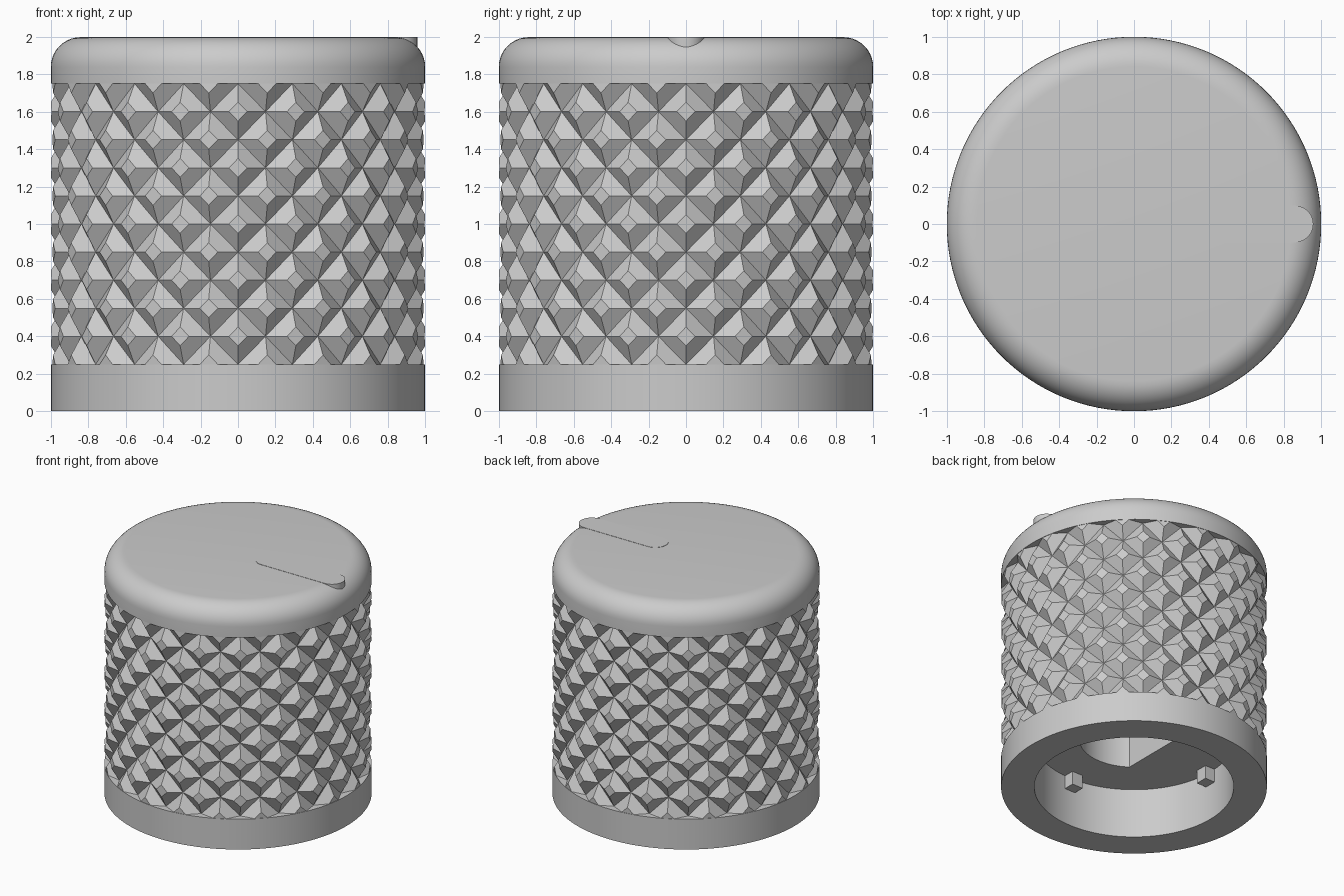
import bpy, bmesh, math
from mathutils import Vector

if "Cube" in bpy.data.objects:
    bpy.data.objects.remove(bpy.data.objects["Cube"], do_unlink=True)

grey = bpy.data.materials.new("plain grey")
grey.use_nodes = True
GREY = (0.6, 0.6, 0.6, 1)
grey.diffuse_color = GREY
grey.node_tree.nodes["Principled BSDF"].inputs["Base Color"].default_value = GREY


def finish(bm, name, smooth=False, recalc=True):
    """Turn a bmesh into a named object."""
    if recalc:
        bmesh.ops.recalc_face_normals(bm, faces=bm.faces[:])
    mesh = bpy.data.meshes.new(name)
    bm.to_mesh(mesh)
    bm.free()
    mesh.materials.append(grey)
    obj = bpy.data.objects.new(name, mesh)
    bpy.context.collection.objects.link(obj)
    if smooth:
        bpy.ops.object.select_all(action='DESELECT')
        obj.select_set(True)
        bpy.context.view_layer.objects.active = obj
        bpy.ops.object.shade_smooth_by_angle(angle=math.radians(30))
    return obj


def lathe(profile, name, steps=128):
    bm = bmesh.new()
    verts = [bm.verts.new((r, 0, z)) for r, z in profile]
    edges = [bm.edges.new(pair) for pair in zip(verts, verts[1:])]
    bmesh.ops.spin(bm, geom=verts + edges, axis=(0, 0, 1), cent=(0, 0, 0),
                   angle=math.tau, steps=steps)
    bmesh.ops.remove_doubles(bm, verts=bm.verts[:], dist=1e-4)
    return finish(bm, name, True)


def prism(outline, z0, z1, name, smooth=False):
    bm = bmesh.new()
    face = bm.faces.new([bm.verts.new((x, y, z0)) for x, y in outline])
    ext = bmesh.ops.extrude_face_region(bm, geom=[face], use_keep_orig=True)
    top = [v for v in ext["geom"] if isinstance(v, bmesh.types.BMVert)]
    bmesh.ops.translate(bm, verts=top, vec=(0, 0, z1 - z0))
    return finish(bm, name, smooth)


def arc(cx, cy, r, a0, a1, n):
    angles = [math.radians(a0 + (a1 - a0) * k / n) for k in range(n + 1)]
    return [(cx + r * math.cos(a), cy + r * math.sin(a)) for a in angles]


# Body: shaft hole, bore, base band, recess behind the knurling, rounded cap
TOP, FILLET = 1.998, 0.16
KNURL_LOW, KNURL_HIGH = 0.25, 1.75
HOLE, CEILING, HOLE_TOP = 0.41, 0.41, 1.5
profile = [(0, HOLE_TOP), (HOLE, HOLE_TOP), (HOLE, CEILING), (0.75, CEILING),
           (0.75, 0), (1, 0), (1, KNURL_LOW), (0.9, KNURL_LOW),
           (0.9, KNURL_HIGH), (1, KNURL_HIGH)]
profile += arc(1 - FILLET, TOP - FILLET, FILLET, 0, 90, 10) + [(0, TOP)]
lathe(profile, "knob_body")

# Knurling: blunt pyramids in staggered rows, trimmed flat at both ends
COLUMNS, ROWS, PITCH = 40, 10, 0.15
VALLEY, PEAK, BLUNT = 0.94, 1.03, 1 / 3


def lattice(i, j, r):
    a = math.tau * i / COLUMNS
    return Vector((r * math.cos(a), r * math.sin(a), KNURL_LOW + PITCH * j))


bm = bmesh.new()
for j in range(ROWS + 1):
    for i in range(COLUMNS):
        if (i + j) % 2 == 0:
            continue
        peak = lattice(i, j, PEAK)
        corners = [lattice(i + di, j + dj, VALLEY)
                   for di, dj in ((1, 0), (0, 1), (-1, 0), (0, -1))]
        low = [bm.verts.new(c) for c in corners]
        high = [bm.verts.new(peak.lerp(c, BLUNT)) for c in corners]
        bm.faces.new(high)
        for k in range(4):
            n = (k + 1) % 4
            bm.faces.new((low[k], low[n], high[n], high[k]))
bmesh.ops.remove_doubles(bm, verts=bm.verts[:], dist=1e-4)
for z, direction in ((KNURL_LOW, -1), (KNURL_HIGH, 1)):
    bmesh.ops.bisect_plane(bm, geom=bm.verts[:] + bm.edges[:] + bm.faces[:],
                           dist=1e-5, plane_co=(0, 0, z),
                           plane_no=(0, 0, direction), clear_outer=True)
finish(bm, "knurling", recalc=False)

# Pointer bar: round-ended bar set level with the cap top
outline = arc(0.86, 0, 0.098, -90, 90, 16) + arc(0.28, 0, 0.098, 90, 270, 16)
prism(outline, 1.88, 2.0, "pointer_bar", True)

# Flat side of the shaft hole
half = math.degrees(math.acos(0.235 / HOLE))
prism(arc(0, 0, HOLE + 0.002, 180 - half, 180 + half, 24),
      CEILING, HOLE_TOP, "shaft_flat", True)

# Small ribs where the bore wall meets its ceiling
for k in range(4):
    a = k * math.pi / 2
    rib = prism([(0.66, -0.05), (0.77, -0.05), (0.77, 0.05), (0.66, 0.05)],
                0.3, CEILING + 0.01, f"bore_rib_{k + 1}")
    rib.rotation_euler.z = a
